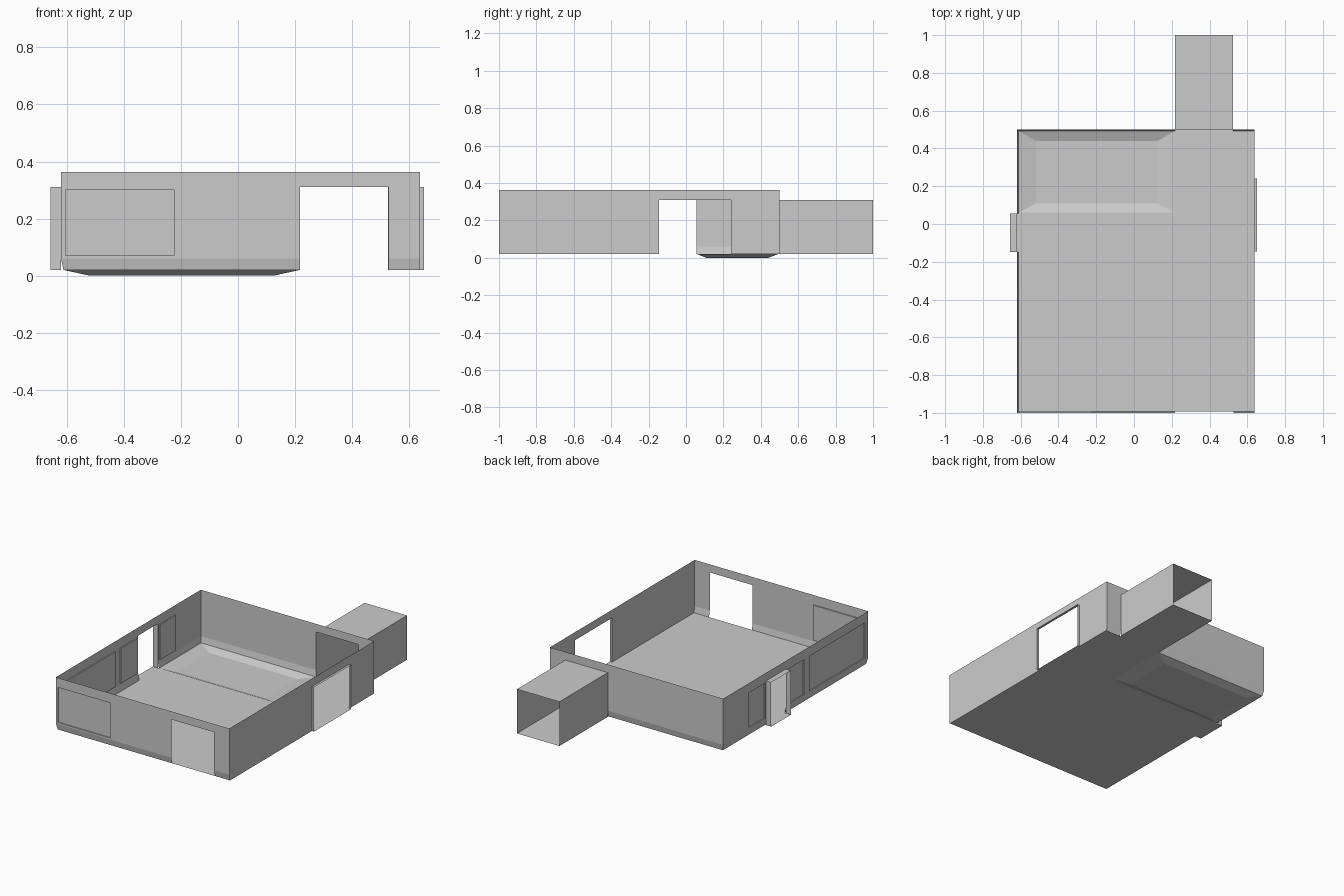
import bpy, bmesh, math
from mathutils import Vector

if "Cube" in bpy.data.objects:
    bpy.data.objects.remove(bpy.data.objects["Cube"])

X0, X1, Y0, Y1 = -0.62, 0.637, -1.0, 0.5
ZF, ZC, ZD, ZT = 0.02, 0.06, 0.31, 0.363   # floor, skirting, door head, wall top
CH = 0.008                                  # inward slope of the skirting
REC = 0.007                                 # window recess depth


def make(name, quads):
    """Build one mesh object from a list of quads."""
    bm = bmesh.new()
    for q in quads:
        bm.faces.new([bm.verts.new(p) for p in q])
    bmesh.ops.remove_doubles(bm, verts=bm.verts, dist=1e-5)
    bmesh.ops.recalc_face_normals(bm, faces=bm.faces)
    bmesh.ops.dissolve_limit(bm, angle_limit=math.radians(0.5),
                             verts=bm.verts, edges=bm.edges)
    me = bpy.data.meshes.new(name)
    bm.to_mesh(me)
    bm.free()
    ob = bpy.data.objects.new(name, me)
    bpy.context.collection.objects.link(ob)
    return ob


def wall(name, place, span, doors=(), windows=(), slope=CH):
    """Single-skin wall; place(u, z, depth) maps wall coordinates to space."""
    us = sorted(set(span) | {u for d in list(doors) + list(windows) for u in d})
    zs = [ZF, ZC, 0.07, 0.30, ZD, ZT]
    quads = []

    def pt(u, z, d=0.0):
        return place(u, z, d + (slope if z == ZF else 0))

    for a, b in zip(us, us[1:]):
        m = (a + b) / 2
        in_door = any(d[0] < m < d[1] for d in doors)
        in_win = any(w[0] < m < w[1] for w in windows)
        for lo, hi in zip(zs, zs[1:]):
            if in_door and hi <= ZD:
                continue
            if in_win and lo == 0.07:
                ring = [(a, lo), (b, lo), (b, hi), (a, hi)]
                quads.append([pt(u, z, REC) for u, z in ring])
                for p, q in zip(ring, ring[1:] + ring[:1]):
                    quads.append([pt(*p), pt(*q), pt(*q, REC), pt(*p, REC)])
                continue
            quads.append([pt(a, lo), pt(b, lo), pt(b, hi), pt(a, hi)])
    return make(name, quads)


def tunnel(name, place, u0, u1, d0, d1):
    """Open-ended rectangular sleeve running outward from a doorway."""
    ring = [(u0, ZF), (u1, ZF), (u1, ZD), (u0, ZD)]
    return make(name, [[place(*p, d0), place(*q, d0), place(*q, d1), place(*p, d1)]
                       for p, q in zip(ring, ring[1:] + ring[:1])])


def front(u, z, d): return Vector((min(max(u, X0 + (CH if z == ZF else 0)), X1), Y0 + d, z))
def back(u, z, d): return Vector((max(u, X0 + (CH if z == ZF else 0)), Y1 - d, z))
def right(u, z, d): return Vector((X1 - d, u, z))


def left(u, z, d):
    e = CH if z == ZF else 0
    return Vector((X0 + d, min(max(u, Y0 + e), Y1 - e), z))


# walls
wall("front_wall", front, (X0, X1), [(0.217, 0.528)], [(-0.605, -0.225)])
wall("back_wall", back, (X0, X1), [(0.217, 0.525)])
wall("right_wall", right, (Y0, Y1), [(-0.145, 0.24)], slope=0)
wall("left_wall", left, (Y0, Y1), [(-0.148, 0.056)],
     [(-0.965, -0.395), (-0.335, -0.16), (0.07, 0.235)])

# doorway sleeves and corridor
tunnel("back_corridor", back, 0.217, 0.525, 0.0, Y1 - 1.0)
tunnel("right_door_frame", right, -0.145, 0.24, 0.0, -0.015)
tunnel("left_door_porch", left, -0.148, 0.056, 0.0, -0.037)

# flat floor, L-shaped around the sunken area
xa, ya, yb = X0 + CH, Y0 + CH, Y1 - CH
px, py = 0.217, 0.06


def rect(x0, x1, y0, y1, z):
    return [Vector(p) for p in ((x0, y0, z), (x1, y0, z), (x1, y1, z), (x0, y1, z))]


make("floor", [rect(xa, px, ya, py, ZF), rect(px, X1, ya, py, ZF),
               rect(px, X1, py, yb, ZF), rect(px, 0.525, yb, Y1, ZF),
               rect(X0, xa, -0.148, 0.056, ZF)])

# sunken area with sloping sides
top = rect(xa, px, py, yb, ZF)
low = rect(-0.52, 0.125, 0.108, 0.44, 0.0)
make("sunken_floor", [low] + [[top[i], top[(i + 1) % 4], low[(i + 1) % 4], low[i]]
                              for i in range(4)])
